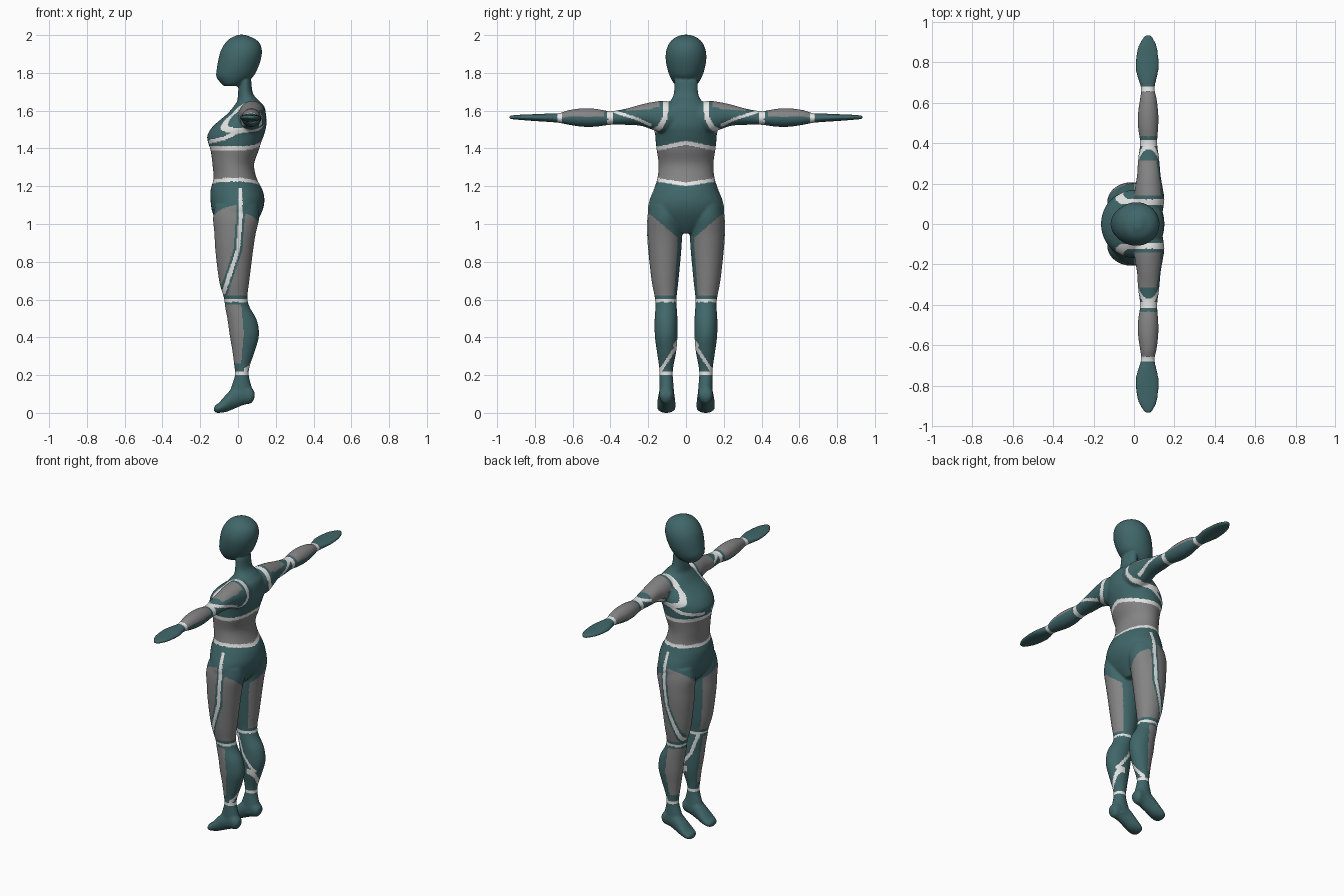
import bpy
import bmesh
from math import cos, sin, pi
from mathutils import Vector

cube = bpy.data.objects.get("Cube")
if cube:
    bpy.data.objects.remove(cube, do_unlink=True)

TEAL, GREY, WHITE = range(3)
PALETTE = {
    "teal suit": (0.052, 0.135, 0.143, 1),
    "grey panel": (0.235, 0.23, 0.23, 1),
    "white trim": (0.8, 0.81, 0.8, 1),
}


def make_material(name, colour):
    mat = bpy.data.materials.new(name)
    mat.use_nodes = True
    mat.diffuse_color = colour
    shader = mat.node_tree.nodes["Principled BSDF"]
    shader.inputs["Base Color"].default_value = colour
    shader.inputs["Roughness"].default_value = 0.7
    return mat


def catmull(p0, p1, p2, p3, t):
    return 0.5 * (2 * p1 + (p2 - p0) * t + (2 * p0 - 5 * p1 + 4 * p2 - p3) * t * t
                  + (3 * p1 - p0 - 3 * p2 + p3) * t ** 3)


def smooth_rows(rows, steps=5):
    """Interpolate the sections so the loft has no kinks."""
    padded = [rows[0]] + rows + [rows[-1]]
    result = []
    for i in range(len(rows) - 1):
        quad = padded[i:i + 4]
        for k in range(steps):
            result.append([catmull(*column, k / steps) for column in zip(*quad)])
    return result + [rows[-1]]


def loft(bm, axis, rows, side=1, segments=40):
    """Skin elliptical sections given as (position, a_min, a_max, b_min, b_max)."""
    first, second = [i for i in range(3) if i != axis]
    rings = []
    for pos, a0, a1, b0, b1 in smooth_rows(rows):
        ring = []
        for k in range(segments):
            angle = 2 * pi * k / segments
            co = Vector()
            co[axis] = pos
            co[first] = (a0 + a1) / 2 + (a1 - a0) / 2 * cos(angle)
            co[second] = (b0 + b1) / 2 + (b1 - b0) / 2 * sin(angle)
            co.y *= side
            ring.append(bm.verts.new(co))
        rings.append(ring)
    for low, high in zip(rings, rings[1:]):
        for k in range(segments):
            n = (k + 1) % segments
            bm.faces.new((low[k], low[n], high[n], high[k]))
    bm.faces.new(rings[0])
    bm.faces.new(rings[-1])


def symmetric(rows):
    return [(z, front, back, -half, half) for z, front, back, half in rows]


# Sections: torso and head (z, front, back, half width)
torso = symmetric([
    (.95, -.05, .05, .05), (1.0, -.1, .09, .15), (1.06, -.135, .125, .2),
    (1.12, -.145, .14, .195), (1.18, -.145, .13, .172), (1.24, -.13, .1, .152),
    (1.315, -.135, .085, .145), (1.39, -.145, .11, .155), (1.43, -.158, .122, .16),
    (1.47, -.162, .137, .163), (1.52, -.13, .15, .17), (1.58, -.06, .148, .155),
    (1.62, -.025, .14, .125), (1.65, -.005, .115, .085), (1.69, 0, .08, .065),
    (1.76, .005, .07, .062)])
head = symmetric([
    (1.73, -.075, 0, .045), (1.745, -.09, .03, .064), (1.78, -.115, .08, .085),
    (1.83, -.111, .107, .101), (1.88, -.102, .123, .108), (1.92, -.09, .126, .104),
    (1.955, -.07, .116, .09), (1.98, -.045, .09, .068), (1.995, -.015, .055, .04),
    (2.002, 0, .035, .018)])
# Leg (z, front, back, inner, outer)
leg = [
    (1.1, -.12, .11, .015, .195), (1.03, -.132, .112, .017, .205),
    (.95, -.125, .094, .02, .206), (.86, -.12, .08, .025, .2),
    (.7, -.1, .06, .04, .182), (.61, -.075, .05, .05, .165),
    (.56, -.068, .062, .049, .162), (.49, -.055, .1, .045, .166),
    (.41, -.044, .111, .045, .165), (.33, -.03, .09, .051, .155),
    (.25, -.02, .063, .066, .143), (.2, -.016, .057, .07, .14),
    (.12, -.04, .075, .064, .141), (.07, -.04, .07, .064, .141)]
# Foot (x, inner, outer, sole, instep)
foot = [
    (.088, .085, .125, .08, .11), (.07, .07, .14, .052, .135),
    (.03, .064, .142, .042, .16), (-.02, .06, .147, .022, .14),
    (-.06, .056, .152, .006, .1), (-.1, .056, .152, 0, .055),
    (-.12, .068, .14, .002, .04), (-.127, .09, .12, .012, .028)]
# Arm and hand (y, front, back, bottom, top)
arm = [
    (.05, 0, .14, 1.5, 1.64), (.12, 0, .15, 1.48, 1.652), (.18, .005, .142, 1.5, 1.645),
    (.24, .015, .132, 1.52, 1.632), (.32, .02, .125, 1.525, 1.61),
    (.4, .03, .115, 1.525, 1.598), (.48, .02, .12, 1.515, 1.61),
    (.55, .02, .12, 1.515, 1.612), (.62, .03, .112, 1.525, 1.603),
    (.67, .035, .102, 1.535, 1.587), (.72, .02, .112, 1.54, 1.585),
    (.77, .008, .122, 1.543, 1.583), (.84, .012, .12, 1.548, 1.58),
    (.89, .025, .11, 1.552, 1.578), (.935, .055, .085, 1.556, 1.574)]

bm = bmesh.new()
loft(bm, 2, torso)
loft(bm, 2, head)
for side in (1, -1):
    loft(bm, 2, leg, side)
    loft(bm, 0, foot, side)
    loft(bm, 1, arm, side)
bmesh.ops.recalc_face_normals(bm, faces=bm.faces)
mesh = bpy.data.meshes.new("suited_figure")
bm.to_mesh(mesh)
bm.free()
body = bpy.data.objects.new("suited_figure", mesh)
bpy.context.collection.objects.link(body)
bpy.context.view_layer.objects.active = body
body.select_set(True)

# Fuse the parts into one skin
remesh = body.modifiers.new("fuse", "REMESH")
remesh.mode = "VOXEL"
remesh.voxel_size = 0.006
relax = body.modifiers.new("relax", "SMOOTH")
relax.factor = 0.5
relax.iterations = 5
for name in ("fuse", "relax"):
    bpy.ops.object.modifier_apply(modifier=name)


def distance(u, v, path):
    """Distance from a point to a polyline in a projected plane."""
    point, best = Vector((u, v)), 9.0
    for a, b in zip(path, path[1:]):
        a, b = Vector(a), Vector(b)
        t = max(0, min(1, (point - a).dot(b - a) / (b - a).length_squared))
        best = min(best, (point - a.lerp(b, t)).length)
    return best


armhole = [(.105, 1.67), (.112, 1.56), (.14, 1.51), (.175, 1.49)]
bust_line = [(-.17, 1.43), (-.07, 1.455), (.02, 1.5)]
hip_stripe = [(.01, 1.23), (.015, 1.05), (0, .865), (-.035, .76), (-.075, .64)]
calf_back = [(.045, .36), (.135, .225)]
calf_inner = [(-.045, .585), (0, .46), (.075, .36)]
sleeve_line = [(.19, 1.525), (.27, 1.56), (.38, 1.595)]


def paint_arm(x, y, z):
    if abs(y - .4) < .014 or abs(y - .67) < .011:
        return WHITE
    if .14 < y < .315 and z > 1.578 + (x - .07) * .5:
        return GREY
    if .435 < y < .655 and z > 1.558 + (x - .07) * .2:
        return GREY
    if distance(y, z, sleeve_line) < .008 and y < .385:
        return WHITE
    return TEAL


def paint_torso(x, y, z):
    chest = 1.4 + (.03 * max(0, 1 - y / .15) if x > 0 else 0)
    waist = 1.21 + y * .16 if x > 0 else 1.222 + y * .08
    if abs(z - chest) < .011 or abs(z - waist) < .01:
        return WHITE
    if waist < z < chest:
        return GREY
    if z > 1.47 and distance(y, z, armhole) < .014:
        return WHITE
    if x < .02 and y > .03 and distance(x, z, bust_line) < .01:
        return WHITE
    return TEAL


def paint_thigh(x, y, z, outward):
    gap = distance(x, z, hip_stripe)
    if outward > .1 and gap < .023:
        return WHITE if gap < .0105 else TEAL
    top = .92 + .85 * (y - .035) + (.04 if x < 0 else 0)
    return GREY if .622 < z < top and outward > -.8 else TEAL


def paint_shin(x, y, z, outward):
    if abs(z - .596) < .008 or abs(z - .21) < .01:
        return WHITE
    if x > .03 and distance(y, z, calf_back) < .009:
        return WHITE
    if outward < -.2 and distance(x, z, calf_inner) < .009:
        return WHITE
    edge = .032 - abs(z - .42) * .1
    if .26 < z < .575 and x < edge and outward > -.45:
        return GREY
    return TEAL


def paint(x, y, z, outward):
    if z > 1.47 and y > .175:
        return paint_arm(x, y, z)
    if z > 1.47 and y > .14 and z > 1.6 + (x - .07) * .3:
        return GREY
    if z > 1.19:
        return paint_torso(x, y, z)
    if z > .61:
        return paint_thigh(x, y, z, outward)
    return paint_shin(x, y, z, outward)


# Colour the suit panels and trim
mesh = body.data
mesh.materials.clear()
for name, colour in PALETTE.items():
    mesh.materials.append(make_material(name, colour))
for face in mesh.polygons:
    x, y, z = face.center
    outward = face.normal.y * (1 if y > 0 else -1)
    face.material_index = paint(x, abs(y), z, outward)
    face.use_smooth = True
